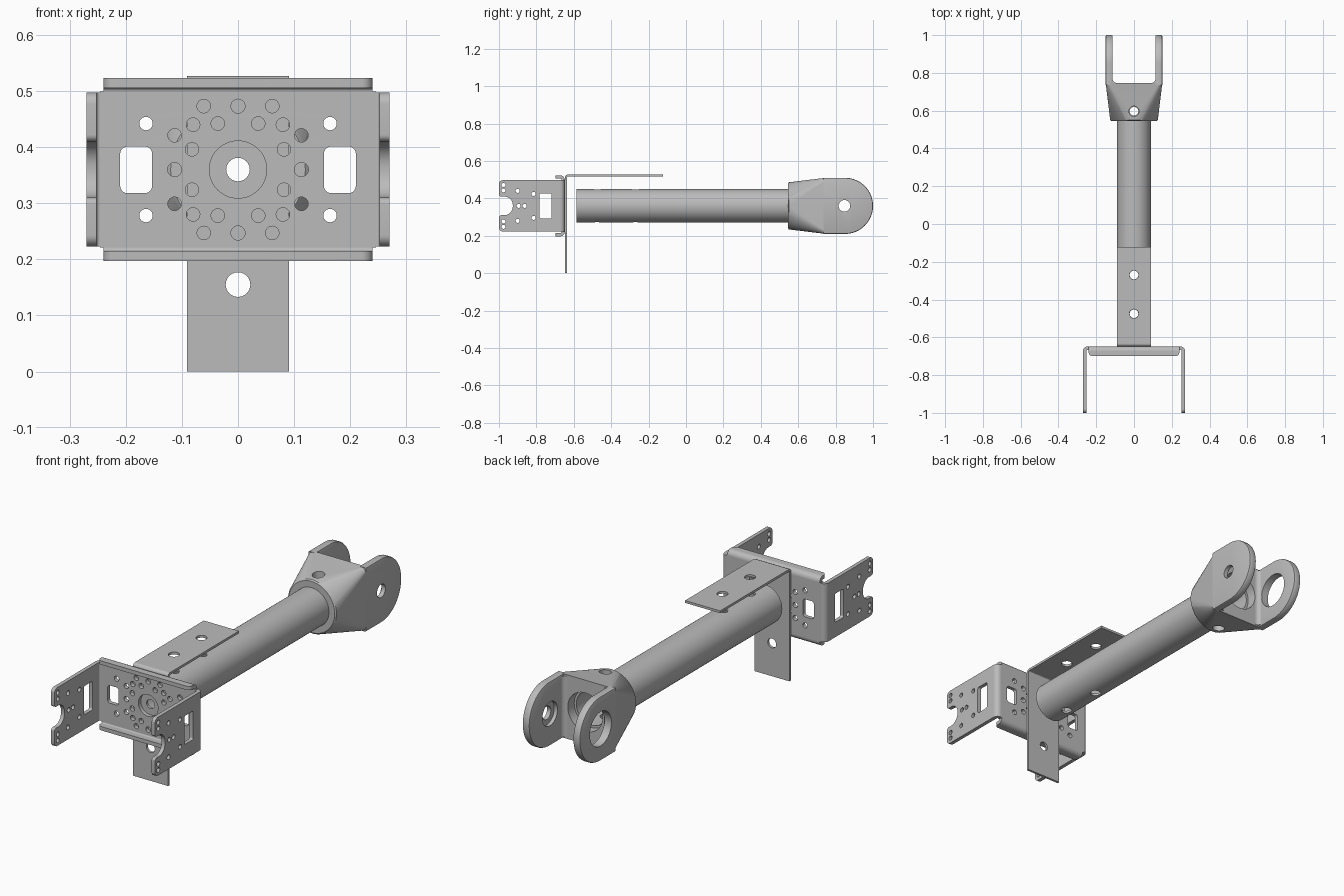
import bpy
import bmesh
import math
from mathutils import Matrix, Vector

cube = bpy.data.objects.get("Cube")
if cube:
    bpy.data.objects.remove(cube, do_unlink=True)

ZC = 0.36          # height of the main axis
SIDES = (1, -1)

metal = bpy.data.materials.new("plain_grey_metal")
metal.use_nodes = True
GREY = (0.5, 0.5, 0.5, 1)
metal.diffuse_color = GREY
metal.node_tree.nodes["Principled BSDF"].inputs["Base Color"].default_value = GREY

# Drawing planes: (u direction, v direction, normal)
X, Y, Z = Vector((1, 0, 0)), Vector((0, 1, 0)), Vector((0, 0, 1))
PLANES = {"front": (X, Z, -Y), "side": (Y, Z, X), "top": (X, Y, Z)}


def link(name, mesh):
    obj = bpy.data.objects.new(name, mesh)
    bpy.context.collection.objects.link(obj)
    return obj


def tidy(obj):
    bm = bmesh.new()
    bm.from_mesh(obj.data)
    bmesh.ops.remove_doubles(bm, verts=bm.verts, dist=1e-5)
    bmesh.ops.recalc_face_normals(bm, faces=bm.faces)
    bm.to_mesh(obj.data)
    bm.free()
    obj.data.materials.clear()
    obj.data.materials.append(metal)
    obj.data.shade_smooth()
    obj.data.set_sharp_from_angle(angle=math.radians(32))
    return obj


def baked(obj):
    deps = bpy.context.evaluated_depsgraph_get()
    return bpy.data.meshes.new_from_object(obj.evaluated_get(deps))


def circle(u, v, r, n=24):
    return [(u + r * math.cos(math.tau * i / n), v + r * math.sin(math.tau * i / n))
            for i in range(n)]


def rounded(corners, steps=8):
    """Outline with right-angled corners given as (u, v, radius)."""
    pts = []
    for i, (u, v, r) in enumerate(corners):
        p = Vector((u, v))
        if r == 0:
            pts.append(p)
            continue
        d1 = (Vector(corners[i - 1][:2]) - p).normalized()
        d2 = (Vector(corners[(i + 1) % len(corners)][:2]) - p).normalized()
        c = p + r * (d1 + d2)
        for k in range(steps + 1):
            a = math.pi / 2 * k / steps
            pts.append(c - r * (math.cos(a) * d2 + math.sin(a) * d1))
    return pts


def rect(u0, v0, u1, v1, r=0):
    return rounded([(u0, v0, r), (u1, v0, r), (u1, v1, r), (u0, v1, r)])


def sector(cu, cv, r_in, r_out, su, sv, n=8):
    """Quarter ring used as the section of a sheet metal bend."""
    arc = [(math.cos(math.pi / 2 * i / n), math.sin(math.pi / 2 * i / n)) for i in range(n + 1)]
    return [(cu + su * r * a, cv + sv * r * b)
            for r, run in ((r_out, arc), (r_in, arc[::-1])) for a, b in run]


def plate(name, plane, outline, holes, centre, thick):
    """Flat outline with holes, extruded evenly about 'centre' along the normal."""
    curve = bpy.data.curves.new(name, "CURVE")
    curve.dimensions = "2D"
    curve.fill_mode = "BOTH"
    curve.extrude = thick / 2
    for loop in [outline] + holes:
        spline = curve.splines.new("POLY")
        spline.points.add(len(loop) - 1)
        for point, (u, v) in zip(spline.points, loop):
            point.co = (u, v, 0, 1)
        spline.use_cyclic_u = True
    temp = link(name + "_outline", curve)
    mesh = baked(temp)
    bpy.data.objects.remove(temp, do_unlink=True)
    u, v, n = PLANES[plane]
    turn = Matrix((u, v, n)).transposed().to_4x4()
    axis = Vector(tuple(abs(c) for c in n))
    mesh.transform(Matrix.Translation(axis * centre) @ turn)
    return tidy(link(name, mesh))


def loft(name, rings):
    bm = bmesh.new()
    loops = [[bm.verts.new(p) for p in ring] for ring in rings]
    for a, b in zip(loops, loops[1:]):
        for i in range(len(a)):
            j = (i + 1) % len(a)
            bm.faces.new((a[i], a[j], b[j], b[i]))
    bm.faces.new(loops[0])
    bm.faces.new(loops[-1])
    mesh = bpy.data.meshes.new(name)
    bm.to_mesh(mesh)
    bm.free()
    return tidy(link(name, mesh))


def drill(obj, axis, centre, radius, length):
    """Subtract a cylinder."""
    bm = bmesh.new()
    bmesh.ops.create_cone(bm, cap_ends=True, segments=48, radius1=radius,
                          radius2=radius, depth=length)
    mesh = bpy.data.meshes.new("drill")
    bm.to_mesh(mesh)
    bm.free()
    mesh.transform(Matrix.Translation(centre) @ axis.to_track_quat("Z", "Y").to_matrix().to_4x4())
    cutter = link("drill", mesh)
    cutter.hide_render = True
    mod = obj.modifiers.new("cut", "BOOLEAN")
    mod.operation = "DIFFERENCE"
    mod.solver = "EXACT"
    mod.object = cutter
    result = baked(obj)
    obj.modifiers.clear()
    obj.data = result
    bpy.data.objects.remove(cutter, do_unlink=True)
    tidy(obj)


# Channel bracket: perforated web
T, BEND = 0.018, 0.024
BACK = -0.648
CY = BACK - BEND            # bend centre along y
CX, CZ = 0.27 - BEND, 0.139
holes = [circle(0, ZC, 0.051, 48)]
for s in SIDES:
    holes += [circle(0, ZC + s * 0.113, 0.0125), circle(s * 0.113, ZC, 0.0125)]
    holes.append(rect(s * 0.153, ZC - 0.042, s * 0.21, ZC + 0.041, 0.013))
    for t in SIDES:
        for u, v in ((0.061, 0.113), (0.08, 0.08), (0.036, 0.082),
                     (0.113, 0.061), (0.082, 0.036), (0.164, 0.082)):
            holes.append(circle(s * u, ZC + t * v, 0.012))
plate("bracket_web", "front", rect(-CX, ZC - CZ, CX, ZC + CZ), holes, BACK - T / 2, T)

# Channel bracket: side arms, lips and their bends
H = 0.137
arm = rounded([(CY, -H, 0), (-1, -H, 0.02), (-1, -0.05, 0.012), (-0.926, -0.05, 0.046),
               (-0.926, 0.05, 0.046), (-1, 0.05, 0.012), (-1, H, 0.02), (CY, H, 0)])
arm = [(u, v + ZC) for u, v in arm]
arm_holes = [circle(-0.895, ZC, 0.011), circle(-0.863, ZC, 0.011),
             rect(-0.783, ZC - 0.067, -0.718, ZC + 0.067, 0.008)]
for s in SIDES:
    for u, v in ((-0.976, 0.112), (-0.976, 0.083), (-0.9, 0.08), (-0.815, 0.064)):
        arm_holes.append(circle(u, ZC + s * v, 0.011))
for s, side, level in ((1, "left", "upper"), (-1, "right", "lower")):
    plate(f"bracket_arm_{side}", "side", arm, arm_holes, s * (0.27 - T / 2), T)
    plate(f"bracket_arm_bend_{side}", "top",
          sector(s * CX, CY, BEND - T, BEND, s, 1), [], ZC, 2 * H)
    lip = rounded([(-0.24, CY, 0), (-0.24, -0.699, 0.02), (0.24, -0.699, 0.02), (0.24, CY, 0)])
    plate(f"bracket_lip_{level}", "top", lip, [], ZC + s * (CZ + BEND - T / 2), T)
    plate(f"bracket_lip_bend_{level}", "side",
          sector(CY, ZC + s * CZ, BEND - T, BEND, 1, s), [], 0, 0.48)

# Angle plate: upright, shelf and bend
W, A, R, TOP = 0.091, 0.011, 0.015, 0.527
plate("angle_upright", "front", rect(-W, 0, W, TOP - R),
      [circle(0, 0.155, 0.022), circle(0, ZC, 0.021)], BACK + A / 2, A)
PIN_Y = (-0.475, -0.27)
plate("angle_shelf", "top", rect(-W, BACK + R, W, -0.123),
      [circle(0, y, 0.024) for y in PIN_Y], TOP - A / 2, A)
plate("angle_bend", "side", sector(BACK + R, TOP - R, R - A, R, -1, 1), [], 0, 2 * W)

# Hollow tube with cross holes
START, END = -0.585, 0.70
tube = plate("tube", "front", circle(0, ZC, 0.09, 72), [circle(0, ZC, 0.079, 72)],
             (START + END) / 2, END - START)
for y in PIN_Y + (0.597,):
    drill(tube, Z, (0, y, ZC), 0.023, 0.5)

# Fork hub: round socket blending to a square section
FLOOR = 0.747


def hub_ring(y, half, radius):
    return [(u, y, v + ZC) for u, v in
            rounded([(-half, -half, radius), (half, -half, radius),
                     (half, half, radius), (-half, half, radius)], 16)]


hub = loft("fork_hub", [hub_ring(0.545, 0.12, 0.12), hub_ring(0.55, 0.126, 0.126),
                        hub_ring(FLOOR, 0.15, 0.014)])
drill(hub, Y, (0, 0.65, ZC), 0.0905, 0.4)
drill(hub, Z, (0, 0.597, ZC), 0.027, 0.6)


# Fork arms with rounded ends and softened edges
def arm_ring(x, inset):
    r = 0.15 - inset
    pts = [(0.735, -r)]
    pts += [(0.85 + r * math.sin(math.pi * i / 40), -r * math.cos(math.pi * i / 40))
            for i in range(41)]
    pts.append((0.735, r))
    return [(x, y, z + ZC) for y, z in pts]


SECTION = ((0.113, 0.007), (0.115, 0.002), (0.12, 0), (0.143, 0), (0.148, 0.002), (0.15, 0.007))
for s, side in ((1, "left"), (-1, "right")):
    fork = loft(f"fork_arm_{side}", [arm_ring(s * x, inset) for x, inset in SECTION])
    if s == 1:      # small pin hole with an inner counterbore
        drill(fork, X, (0.1, 0.847, ZC), 0.056, 0.06)
        drill(fork, X, (0.13, 0.847, ZC), 0.031, 0.2)
    else:           # wide bearing opening
        drill(fork, X, (-0.13, 0.847, ZC), 0.08, 0.2)
    # Fillet between arm and slot floor
    c, r = 0.114, 0.022
    cove = [(s * c, FLOOR - 0.003)] + [
        (s * (c - r + r * math.sin(math.pi / 2 * i / 8)),
         FLOOR + r - r * math.cos(math.pi / 2 * i / 8)) for i in range(9)]
    plate(f"fork_fillet_{side}", "top", cove, [], ZC, 0.285)
